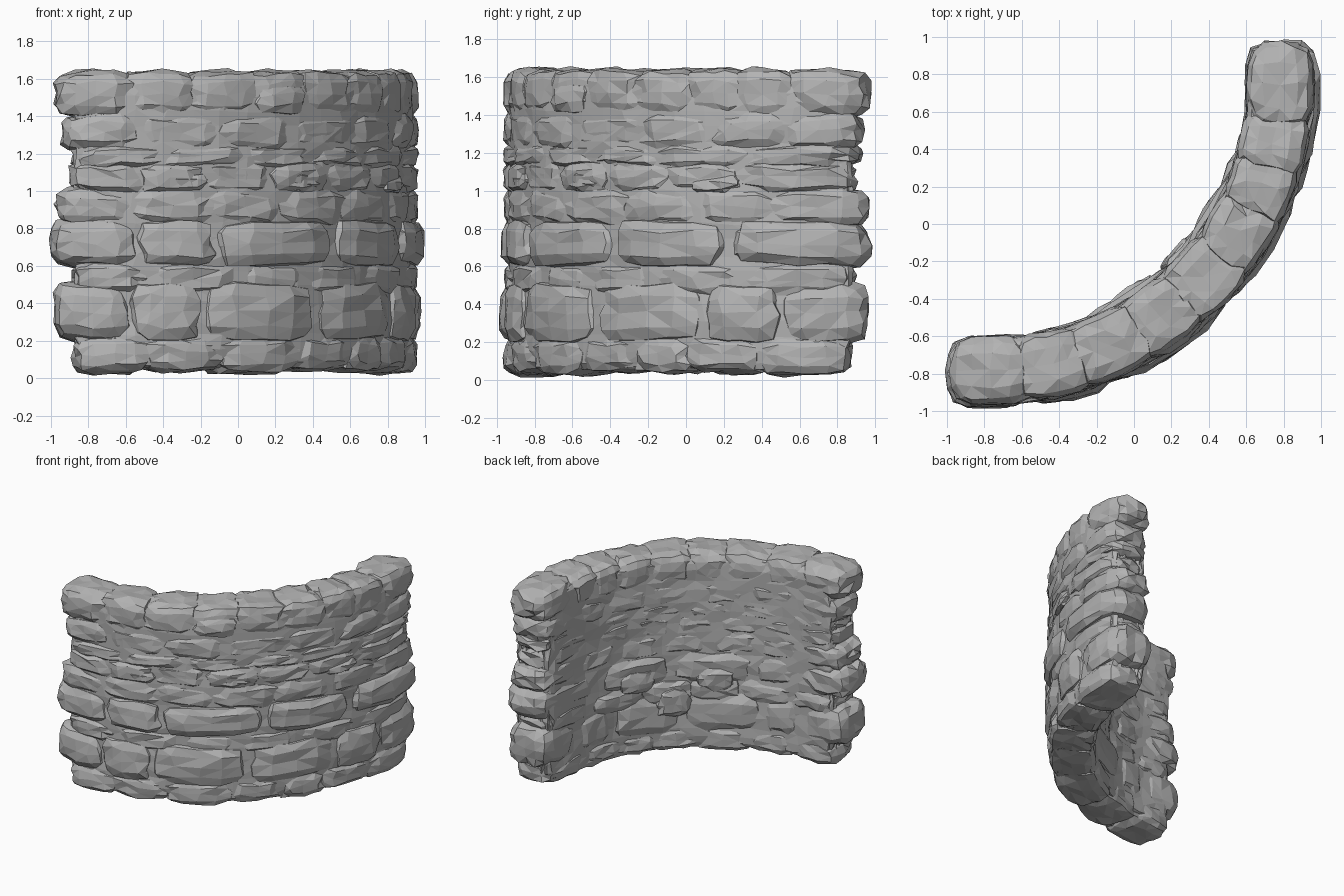
import bpy, bmesh, math, random
from mathutils import Vector

if "Cube" in bpy.data.objects:
    bpy.data.objects.remove(bpy.data.objects["Cube"])

random.seed(7)
R = 1.525                    # radius of the wall's centre line
L = R * math.pi / 2          # length of the quarter turn
CX, CY = -0.75, 0.75         # centre of the turn

stone_grey = bpy.data.materials.new("stone_grey")
stone_grey.diffuse_color = (0.45, 0.45, 0.45, 1)
stone_grey.use_nodes = True
stone_grey.node_tree.nodes["Principled BSDF"].inputs["Base Color"].default_value = stone_grey.diffuse_color


def bend(s, d, z):
    """Map (distance along wall, outward offset, height) onto the curved plan."""
    r = R + d
    if s < 0:
        return Vector((CX + s, CY - r, z))
    if s > L:
        return Vector((CX + r, CY + s - L, z))
    a = s / R
    return Vector((CX + r * math.sin(a), CY - r * math.cos(a), z))


def add_stone(bm, s0, s1, d0, d1, z0, z1, n=4.5, cuts=3, rough=1.0):
    """Rounded, chipped block between the given limits, bent along the wall."""
    block = bmesh.new()
    bmesh.ops.create_cube(block, size=2)
    bmesh.ops.subdivide_edges(block, edges=block.edges[:], cuts=cuts, use_grid_fill=True)
    tilt = random.uniform(-0.012, 0.012) * rough
    for v in block.verts:
        p = v.co.copy()
        p /= sum(abs(c) ** n for c in p) ** (1 / n)
        s = (s0 + s1) / 2 + p.x * (s1 - s0) / 2
        d = (d0 + d1) / 2 + p.y * (d1 - d0) / 2
        z = (z0 + z1) / 2 + p.z * (z1 - z0) / 2 + tilt * p.x
        s += random.uniform(-0.018, 0.018) * rough
        d += random.uniform(-0.009, 0.009) * rough
        z += random.uniform(-0.012, 0.012) * rough
        v.co = bend(s, d, max(z, 0))
    # Append the finished block to the part
    temp = bpy.data.meshes.new("block")
    block.to_mesh(temp)
    block.free()
    bm.from_mesh(temp)
    bpy.data.meshes.remove(temp)


def finish(bm, name):
    bmesh.ops.triangulate(bm, faces=bm.faces[:])
    bmesh.ops.recalc_face_normals(bm, faces=bm.faces[:])
    mesh = bpy.data.meshes.new(name)
    bm.to_mesh(mesh)
    bm.free()
    mesh.materials.append(stone_grey)
    ob = bpy.data.objects.new(name, mesh)
    bpy.context.collection.objects.link(ob)


# Solid core that closes the joints
bm = bmesh.new()
add_stone(bm, -0.12, L + 0.12, -0.163, 0.163, 0.06, 1.6, n=16, cuts=17, rough=0.9)
finish(bm, "wall_core")

# Courses: bottom, top, joint overlap, outer offset, inner offset, stone ends along the wall
courses = [
    (0.02, 0.22, 0.03, 0.180, -0.172, [-0.13, 0.25, 0.62, 1.05, 1.40, 1.70, 2.06, L + 0.13]),
    (0.20, 0.51, 0.01, 0.205, -0.180, [-0.23, 0.16, 0.50, 1.17, 1.79, 2.17, L + 0.22]),
    (0.45, 0.62, 0.03, 0.175, -0.180, [-0.14, 0.24, 0.70, 1.10, 1.52, 1.98, L + 0.14]),
    (0.60, 0.84, 0.01, 0.210, -0.178, [-0.25, 0.20, 0.58, 1.27, 1.90, L + 0.23]),
    (0.82, 1.01, 0.04, 0.180, -0.172, [-0.22, 0.17, 0.55, 0.95, 1.35, 1.75, 2.12, L + 0.22]),
    (0.99, 1.15, 0.03, 0.183, -0.170, [-0.15, 0.22, 0.50, 0.90, 1.22, 1.60, 1.96, L + 0.15]),
    (1.13, 1.24, 0.04, 0.174, -0.168, [-0.14, 0.30, 0.75, 1.15, 1.55, 2.00, L + 0.17]),
    (1.22, 1.41, 0.05, 0.178, -0.170, [-0.19, 0.18, 0.62, 1.00, 1.45, 1.85, 2.19, L + 0.18]),
    (1.40, 1.645, 0.04, 0.182, -0.172, [-0.23, 0.16, 0.46, 0.80, 1.10, 1.42, 1.72, 1.96, 2.20, L + 0.22]),
]
for i, (z0, z1, lap, d_out, d_in, ends) in enumerate(courses):
    bm = bmesh.new()
    last = len(ends) - 2
    for j in range(last + 1):
        a = ends[j] - (lap if j > 0 else 0)
        b = ends[j + 1] + (lap if j < last else 0)
        outer = d_out + random.uniform(-0.008, 0.008)
        edge = j in (0, last)
        # End stones stand slightly proud on the outside
        if edge and i not in (1, 3):
            outer = max(outer, 0.190)
        if j == last and i == 3:
            outer = 0.222
        # Slight inward swell low down in the middle of the curve
        inner = d_in - (0.02 if 1 <= i <= 3 and 0.5 < (a + b) / 2 < 1.9 else 0)
        low = z0 - (0.0 if i == 0 else 0.012)
        high = z1 + (0.0 if i == len(courses) - 1 else 0.012)
        if i == 0 and not edge:
            low += random.uniform(0.0, 0.03)
        add_stone(bm, a, b, inner, outer, low, high, n=3.6 if edge else 4.5)
    finish(bm, f"stone_course_{i + 1}")

# Bulging stones on the inner face
bm = bmesh.new()
for s0, s1, z0, z1 in [(1.10, 1.42, 0.32, 0.58), (0.72, 1.08, 0.52, 0.74), (1.40, 1.75, 0.55, 0.76)]:
    add_stone(bm, s0, s1, -0.222, 0.0, z0, z1, n=3)
finish(bm, "inner_bulging_stones")

# Small ledge stones on the outer face
bm = bmesh.new()
for s0, s1, z0, z1 in [(0.32, 0.56, 1.00, 1.09), (0.95, 1.22, 0.99, 1.12),
                       (1.72, 1.98, 0.98, 1.08), (0.78, 1.12, 1.40, 1.58)]:
    add_stone(bm, s0, s1, 0.0, 0.194, z0, z1, n=3, cuts=2)
finish(bm, "outer_ledge_stones")
